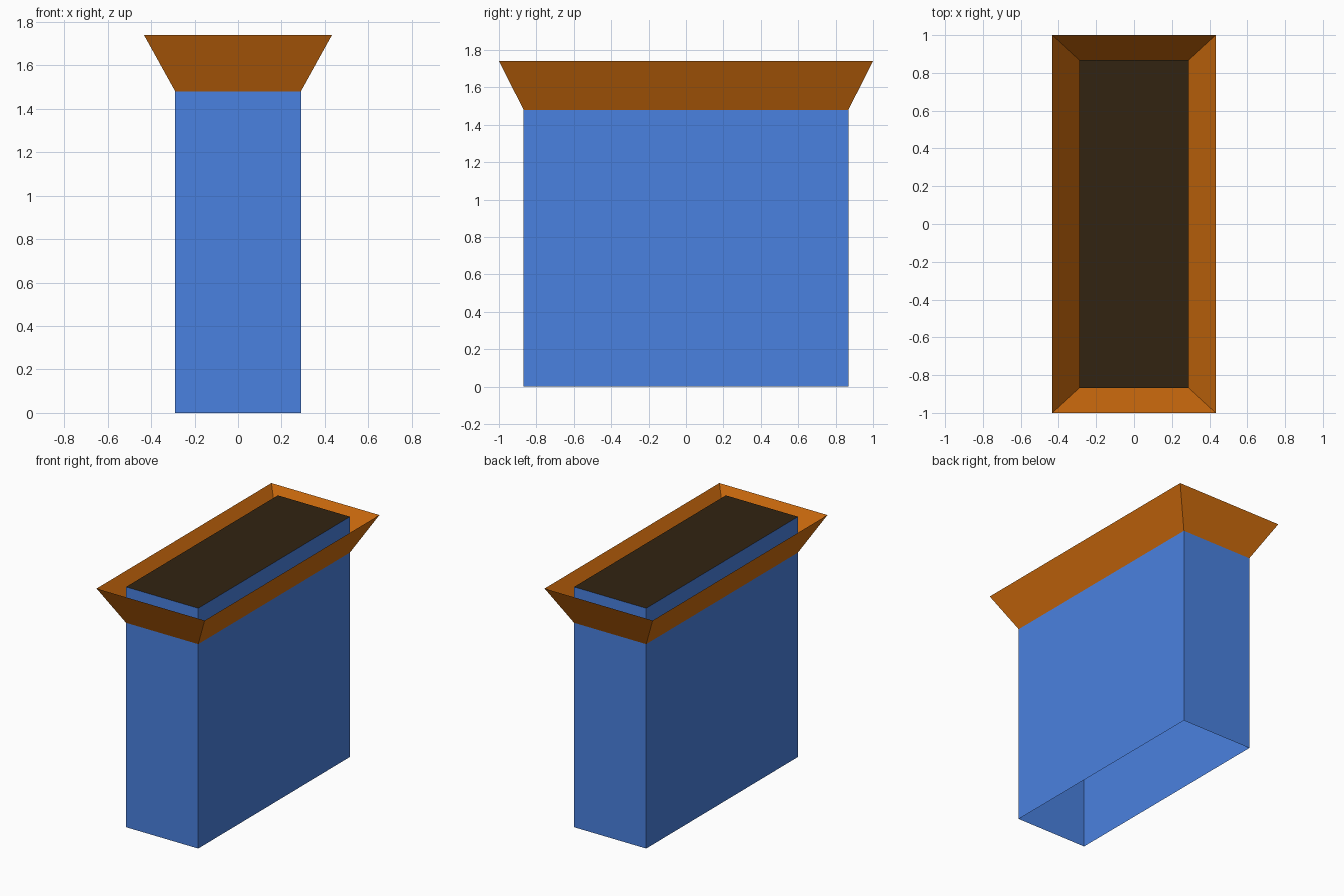
import bpy
import bmesh

cube = bpy.data.objects.get("Cube")
if cube:
    bpy.data.objects.remove(cube, do_unlink=True)

HALF_X, HALF_Y = 0.289, 0.868     # shaft footprint
RIM_X, RIM_Y = 0.433, 1.0         # flared rim footprint
COLLAR_Z, TOP_Z = 1.48, 1.74


def make_material(name, rgb):
    """Flat material from display colour values of 0 to 255."""
    linear = [((c / 255 + 0.055) / 1.055) ** 2.4 for c in rgb] + [1.0]
    mat = bpy.data.materials.new(name)
    mat.use_nodes = True
    mat.diffuse_color = linear
    mat.node_tree.nodes["Principled BSDF"].inputs["Base Color"].default_value = linear
    return mat


def add_object(name, bm, mat):
    mesh = bpy.data.meshes.new(name)
    bm.to_mesh(mesh)
    bm.free()
    mesh.materials.append(mat)
    obj = bpy.data.objects.new(name, mesh)
    bpy.context.collection.objects.link(obj)
    return obj


def rectangle(bm, hx, hy, z):
    """Four corners, counter-clockwise from above."""
    return [bm.verts.new((sx * hx, sy * hy, z))
            for sx, sy in ((-1, -1), (1, -1), (1, 1), (-1, 1))]


def open_tube(name, low, high, mat):
    """Four-sided sheet between two rectangles, open at both ends."""
    bm = bmesh.new()
    a, b = rectangle(bm, *low), rectangle(bm, *high)
    for i in range(4):
        j = (i + 1) % 4
        bm.faces.new((a[i], a[j], b[j], b[i]))
    return add_object(name, bm, mat)


blue = make_material("blue", (74, 129, 224))
orange = make_material("orange", (213, 111, 14))
dark_brown = make_material("dark brown", (50, 36, 17))

# Hollow shaft, open underneath
open_tube("shaft_walls", (HALF_X, HALF_Y, 0), (HALF_X, HALF_Y, TOP_Z), blue)

# Flared collar around the top of the shaft
open_tube("flared_collar", (HALF_X, HALF_Y, COLLAR_Z), (RIM_X, RIM_Y, TOP_Z), orange)

# Flat lid closing the shaft
lid = bmesh.new()
lid.faces.new(rectangle(lid, HALF_X, HALF_Y, TOP_Z))
add_object("top_lid", lid, dark_brown)
